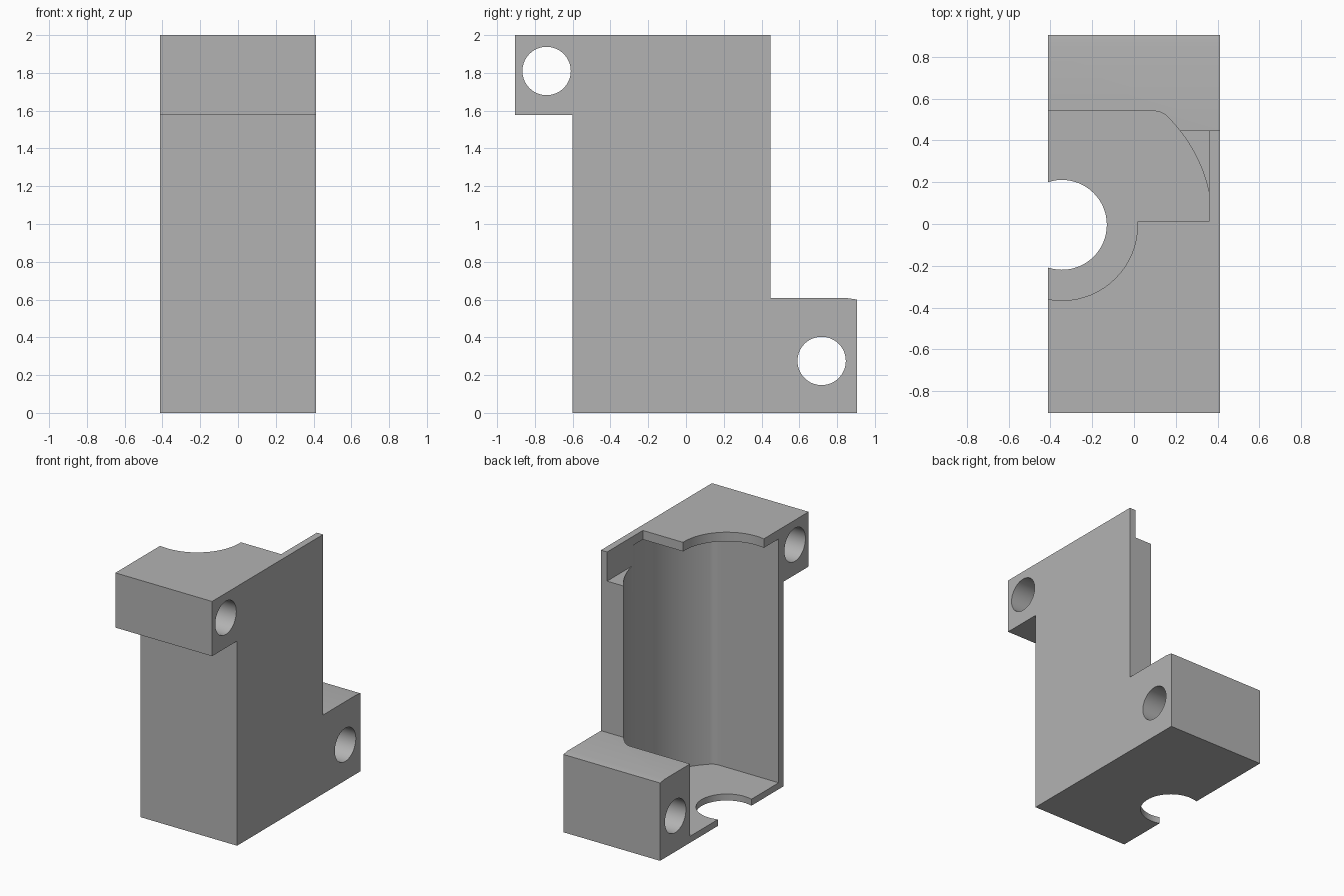
import bpy, bmesh
from math import sin, cos, asin, pi
from mathutils import Vector

if "Cube" in bpy.data.objects:
    bpy.data.objects.remove(bpy.data.objects["Cube"], do_unlink=True)

grey = bpy.data.materials.new("mid_grey")
grey.use_nodes = True
grey.diffuse_color = (0.45, 0.45, 0.45, 1)
grey.node_tree.nodes["Principled BSDF"].inputs["Base Color"].default_value = (0.45, 0.45, 0.45, 1)

HALF = 0.4125           # half width of the bracket
AXIS = (-0.345, -0.004)  # vertical axis of the cavity


def prism(name, points, depth, corner=0.0, corners=()):
    """Extrude a closed 3D outline along a vector, rounding chosen corners."""
    bm = bmesh.new()
    verts = [bm.verts.new(p) for p in points]
    face = bm.faces.new(verts)
    new = bmesh.ops.extrude_face_region(bm, geom=[face])["geom"]
    bmesh.ops.translate(bm, vec=depth, verts=[g for g in new if isinstance(g, bmesh.types.BMVert)])
    if corner:
        direction = Vector(depth).normalized()
        edges = [e for i in corners for e in verts[i].link_edges
                 if abs((e.verts[1].co - e.verts[0].co).normalized().dot(direction)) > 0.99]
        bmesh.ops.bevel(bm, geom=edges, offset=corner, segments=5, profile=0.5, affect='EDGES')
    bmesh.ops.recalc_face_normals(bm, faces=bm.faces)
    mesh = bpy.data.meshes.new(name)
    bm.to_mesh(mesh)
    bm.free()
    obj = bpy.data.objects.new(name, mesh)
    bpy.context.collection.objects.link(obj)
    mesh.materials.append(grey)
    return obj


def circle(radius, n=64):
    return [(radius * cos(2 * pi * i / n), radius * sin(2 * pi * i / n)) for i in range(n)]


def upright_cylinder(name, radius, z0, z1):
    return prism(name, [(AXIS[0] + a, AXIS[1] + b, z0) for a, b in circle(radius)], (0, 0, z1 - z0))


def cross_hole(name, y, z, radius=0.128):
    return prism(name, [(-1, y + a, z + b) for a, b in circle(radius)], (2, 0, 0))


def box(name, x0, x1, y0, y1, z0, z1):
    return prism(name, [(x0, y0, z0), (x1, y0, z0), (x1, y1, z0), (x0, y1, z0)], (0, 0, z1 - z0))


# Side outline with the upper front lug and the lower back lug
outline = [(-0.6, 0), (0.905, 0), (0.905, 0.6), (0.85, 0.608), (0.447, 0.608),
           (0.447, 2), (-0.905, 2), (-0.905, 1.578), (-0.6, 1.578)]
body = prism("bracket_body", [(-HALF, y, z) for y, z in outline], (2 * HALF, 0, 0))

# Main cavity: a cylinder flattened at the front and back
R, FLAT = 0.72, 0.54
swing = asin(FLAT / R)
arc = [(AXIS[0] + R * cos(t), R * sin(t)) for t in
       [swing * (2 * i / 32 - 1) for i in range(33)]]
ring = [(-0.7, -FLAT)] + arc + [(-0.7, FLAT)]
cutters = [
    prism("cavity_cutter", [(x, y, 0.05) for x, y in ring], (0, 0, 1.88), 0.03, (1, 33)),
    # Open top behind the cover plate, leaving the thin outer wall
    box("top_recess_cutter", -0.7, 0.36, 0.012, 0.7, 1.775, 2.2),
    upright_cylinder("top_notch_cutter", 0.362, 1.85, 2.2),
    upright_cylinder("floor_hole_cutter", 0.215, -0.2, 0.2),
    # Bolt holes through the lugs
    cross_hole("upper_hole_cutter", -0.738, 1.81),
    cross_hole("lower_hole_cutter", 0.718, 0.275),
]

bpy.context.view_layer.objects.active = body
for cutter in cutters:
    mod = body.modifiers.new(cutter.name, 'BOOLEAN')
    mod.operation, mod.solver, mod.object = 'DIFFERENCE', 'EXACT', cutter
    cutter.hide_render = True
    bpy.ops.object.modifier_apply(modifier=mod.name)
    bpy.data.objects.remove(cutter, do_unlink=True)

bpy.ops.object.select_all(action='DESELECT')
body.select_set(True)
bpy.ops.object.shade_smooth_by_angle(angle=pi / 7)
